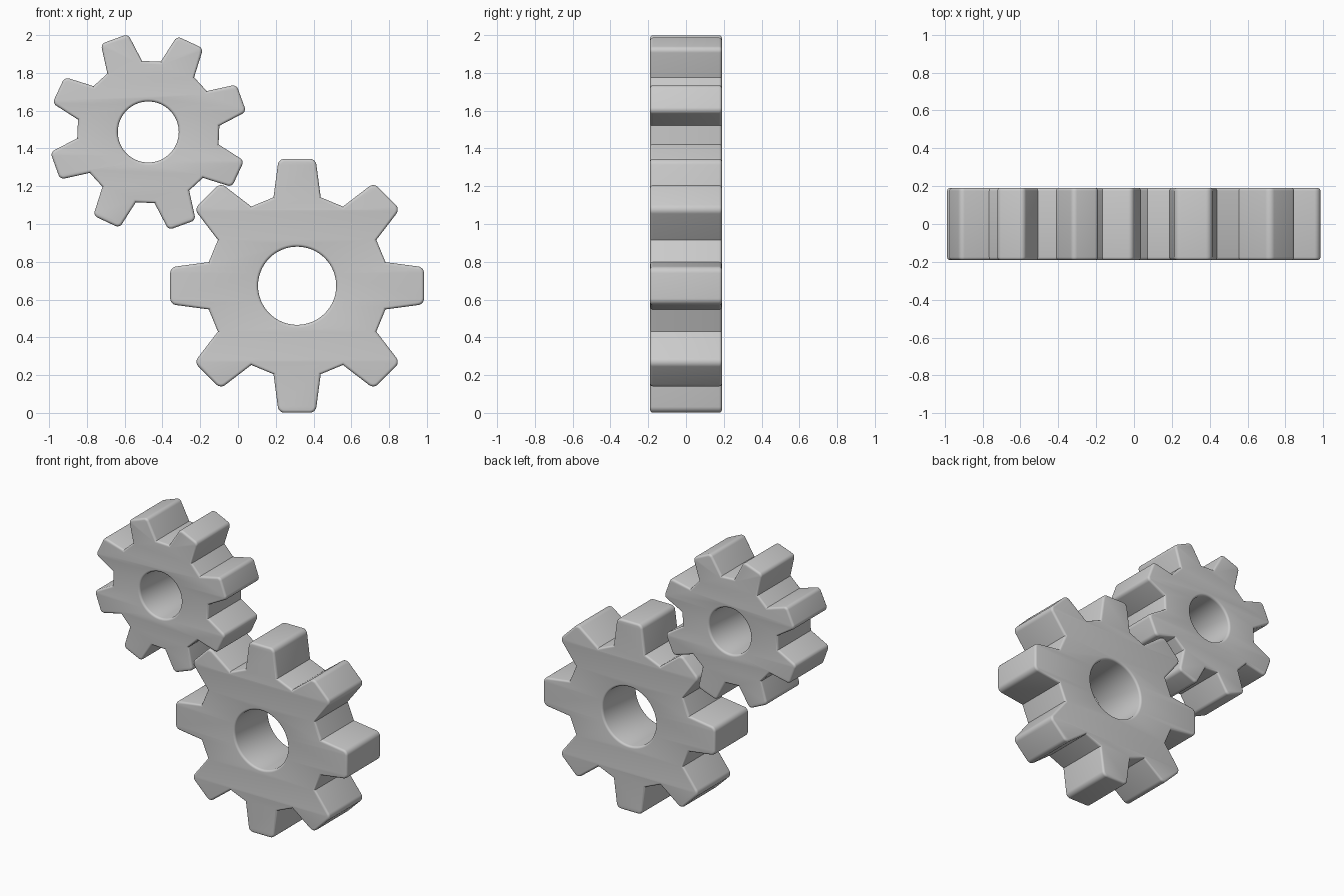
import bpy, bmesh, math

if "Cube" in bpy.data.objects:
    bpy.data.objects.remove(bpy.data.objects["Cube"])

HALF_DEPTH, BEVEL = 0.19, 0.015


def tooth_side():
    # Half a tooth pointing along +x: rounded tip corner, then the root
    rx, ry, tip, half, r = 0.468, 0.125, 0.672, 0.098, 0.036
    slope = (ry - half) / (tip - rx)
    ang = math.atan2(1, slope)
    cx = tip - r
    cy = half + slope * r - r / math.sin(ang)
    pts = [(cx + r * math.cos(ang * i / 7), cy + r * math.sin(ang * i / 7)) for i in range(8)]
    return pts + [(rx, ry)]


def add_spline(curve, pts):
    s = curve.splines.new('POLY')
    s.points.add(len(pts) - 1)
    for p, (x, y) in zip(s.points, pts):
        p.co = (x, y, 0, 1)
    s.use_cyclic_u = True


def gear(name, x, z, scale, turn, teeth=8):
    curve = bpy.data.curves.new(name, 'CURVE')
    curve.dimensions = '2D'
    curve.fill_mode = 'BOTH'
    curve.extrude = HALF_DEPTH - BEVEL
    curve.bevel_depth = BEVEL
    curve.bevel_resolution = 3
    curve.offset = -BEVEL

    # Toothed outline
    side = tooth_side()
    tooth = [(px, -py) for px, py in reversed(side)] + side
    outline = []
    for i in range(teeth):
        a = math.radians(turn) + math.tau * i / teeth
        c, s = math.cos(a), math.sin(a)
        outline += [(scale * (px * c - py * s), scale * (px * s + py * c)) for px, py in tooth]
    add_spline(curve, outline)

    # Round axle hole
    hole = [(0.207 * scale * math.cos(math.tau * i / 64),
             0.207 * scale * math.sin(math.tau * i / 64)) for i in range(64)]
    add_spline(curve, hole[::-1])

    ob = bpy.data.objects.new(name, curve)
    bpy.context.collection.objects.link(ob)
    ob.location = (x, 0, z)
    ob.rotation_euler = (math.pi / 2, 0, 0)
    bpy.ops.object.select_all(action='DESELECT')
    ob.select_set(True)
    bpy.context.view_layer.objects.active = ob
    bpy.ops.object.convert(target='MESH')
    ob = bpy.context.object

    # Weld the faces to the rounded rim
    bm = bmesh.new()
    bm.from_mesh(ob.data)
    bmesh.ops.remove_doubles(bm, verts=bm.verts, dist=0.0002)
    bmesh.ops.recalc_face_normals(bm, faces=bm.faces)
    bm.to_mesh(ob.data)
    bm.free()
    bpy.ops.object.shade_smooth_by_angle(angle=math.radians(30))


gear("large_gear", 0.313, 0.673, 1.0, 0)
gear("small_gear", -0.475, 1.487, 0.78, 20)
